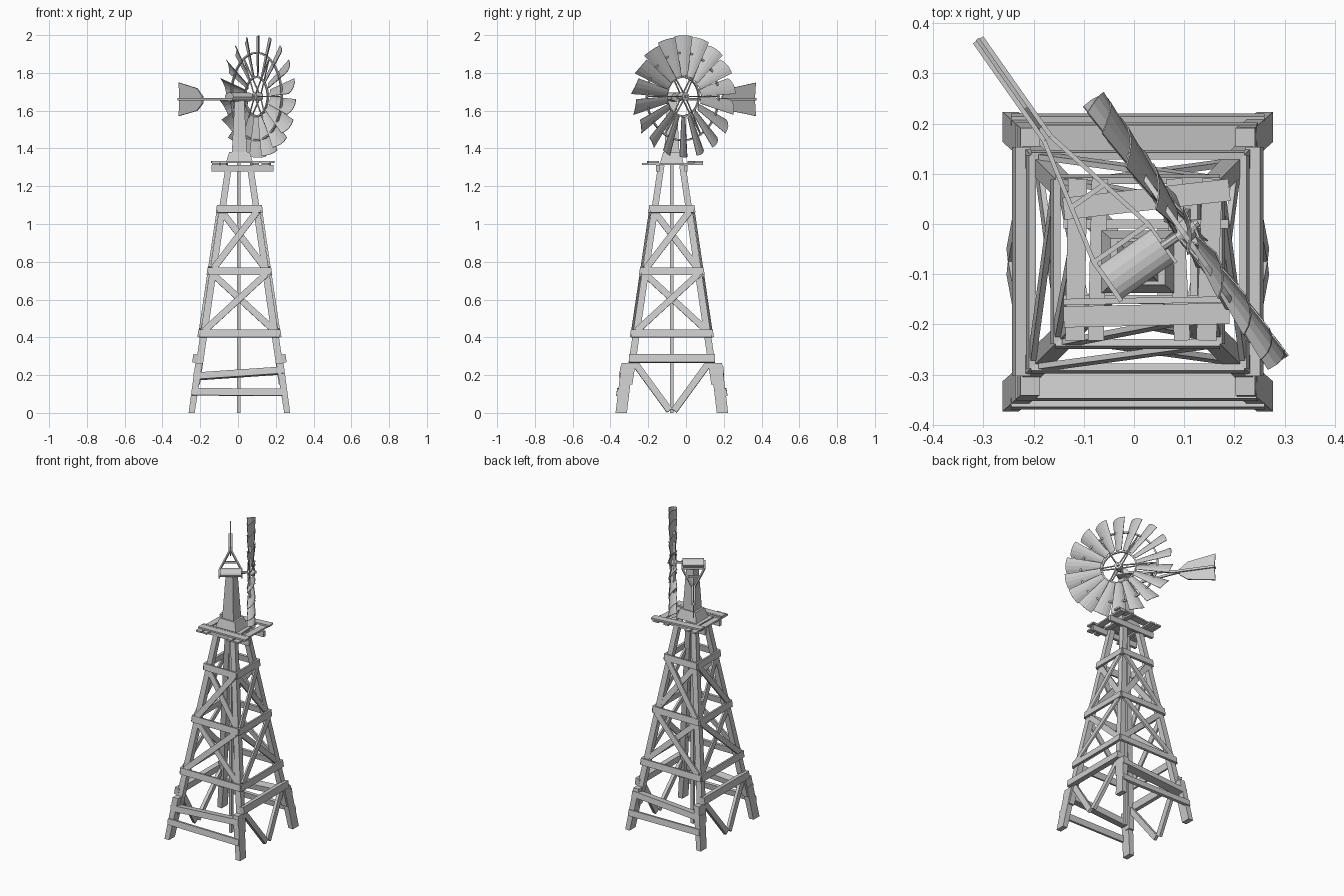
import bpy, math
from mathutils import Vector as V

if "Cube" in bpy.data.objects:
    bpy.data.objects.remove(bpy.data.objects["Cube"])

CX, CY = 0.0075, -0.075          # tower axis
def half(z): return 0.25 - 0.148 * z   # half spread of the legs

def mesh(name, verts, faces):
    me = bpy.data.meshes.new(name)
    me.from_pydata([tuple(v) for v in verts], [], faces)
    me.update()
    ob = bpy.data.objects.new(name, me)
    bpy.context.collection.objects.link(ob)
    return ob

BOX = [(3, 2, 1, 0), (4, 5, 6, 7), (0, 1, 5, 4), (1, 2, 6, 5), (2, 3, 7, 6), (3, 0, 4, 7)]
SQ = [(-.5, -.5), (.5, -.5), (.5, .5), (-.5, .5)]

def prism(name, lo, hi, s0, s1):
    """Tapered or leaning post with level ends."""
    vs = [V(c) + V((a * s[0], b * s[1], 0)) for c, s in ((lo, s0), (hi, s1)) for a, b in SQ]
    return mesh(name, vs, BOX)

def beam(name, a, b, w, t, normal):
    """Board from a to b, thickness t along the normal, width w across."""
    a, b = V(a), V(b)
    d = (b - a).normalized()
    side = V(normal).cross(d).normalized()
    n = d.cross(side)
    return mesh(name, [p + side * i * w + n * j * t for p in (a, b) for i, j in SQ], BOX)

def rod(name, a, b, r, n=8, squash=1.0):
    a, b = V(a), V(b)
    d = (b - a).normalized()
    s = d.cross(V((0, 0, 1)))
    s = s.normalized() if s.length > .01 else V((1, 0, 0))
    u = s.cross(d)
    vs = [p + s * r * math.cos(k * math.tau / n) + u * r * squash * math.sin(k * math.tau / n)
          for p in (a, b) for k in range(n)]
    fs = [(k, (k + 1) % n, n + (k + 1) % n, n + k) for k in range(n)]
    return mesh(name, vs, fs + [tuple(range(n))[::-1], tuple(range(n, 2 * n))])

# Legs and feet
for sx in (-1, 1):
    for sy in (-1, 1):
        h0, h1 = half(.15), half(1.31)
        prism("leg", (CX + sx * h0, CY + sy * h0, .15), (CX + sx * h1, CY + sy * h1, 1.31),
              (.038, .038), (.034, .034))
        prism("foot", (CX + sx * .253, CY + sy * .268, 0), (CX + sx * .214, CY + sy * .236, .265),
              (.032, .06), (.038, .06))

# Horizontal boards and cross braces on all four faces
FACES = {"front": ((1, 0), (0, -1)), "back": ((1, 0), (0, 1)),
         "left": ((0, 1), (-1, 0)), "right": ((0, 1), (1, 0))}
LEVELS = (.42, .75, 1.08)

def pt(face, u, z, off):
    (tx, ty), (nx, ny) = FACES[face]
    return V((CX + tx * u + nx * off, CY + ty * u + ny * off, z))

for f in FACES:
    n = (*FACES[f][1], .148)
    for z in LEVELS:
        h = half(z)
        L = h + .025
        beam(f + "_girt", pt(f, -L, z, h + .025), pt(f, L, z, h + .025), .04, .014, n)
    for z0, z1 in zip(LEVELS, LEVELS[1:]):
        a, b = z0 + .015, z1 - .015
        for s, o in ((1, .024), (-1, .012)):
            beam(f + "_cross_brace", pt(f, -s * half(a), a, half(a) + o),
                 pt(f, s * half(b), b, half(b) + o), .034, .011, n)

# Low rails front and back
for f in ("front", "back"):
    n = FACES[f][1] + (.15,)
    beam(f + "_low_rail", pt(f, -.252, .112, .283), pt(f, .252, .108, .283), .038, .018, n)
    beam(f + "_tilted_rail", pt(f, -.242, .192, .25), pt(f, .238, .225, .25), .036, .05, n)

# Side rails and the V braces under them
for f in ("left", "right"):
    n = FACES[f][1] + (.15,)
    beam(f + "_rail", pt(f, -.228, .288, .232), pt(f, .228, .288, .232), .044, .03, n)
    for s in (-1, 1):
        beam(f + "_v_brace", pt(f, s * .2, .27, .215), pt(f, s * .012, .012, .25), .035, .02, n)

# Pump pole
prism("pump_pole", (CX - .004, CY, 0), (CX - .004, CY, 1.34), (.018, .018), (.018, .018))

# Platform: joists, lower planks, upper planks
UP = (0, 0, 1)
for y in (-.15, 0):
    beam("platform_joist", (-.14, y, 1.295), (.188, y, 1.295), .018, .036, UP)
for x, dx, w in ((-.115, .003, .038), (-.072, .004, .032), (.088, -.008, .032), (.15, .006, .04)):
    beam("lower_plank", (x - dx, -.232, 1.317), (x + dx, .09, 1.317), w, .01, UP)
for y0, y1, w in ((-.185, -.178, .042), (.03, .068, .044), (-.155, -.15, .012)):
    beam("upper_plank", (-.14, y0, 1.328), (.19, y1, 1.328), w, .01, UP)

# Head base and tapered mast
prism("mast_base", (CX, CY, 1.322), (CX, CY, 1.382), (.145, .125), (.108, .092))
prism("mast", (CX, CY, 1.38), (CX, CY, 1.66), (.08, .08), (.05, .05))

# Head axes: N points out of the rotor, T lies in the rotor plane
N, T, Z = V((.818, .575, 0)), V((.575, -.818, 0)), V((0, 0, 1))
HEAD, HUB = V((.005, -.08, 1.672)), V((.103, -.014, 1.675))
rod("gearbox", HEAD - N * .063, HEAD + N * .063, .04, 16, .6)
rod("rotor_shaft", HEAD, HUB + N * .03, .009, 8)
rod("rotor_hub", HUB - N * .022, HUB + N * .022, .022, 12)

def polar(r, a, n=0.0):
    return HUB + (Z * math.cos(a) + T * math.sin(a)) * r + N * n

# Rotor blades: curved, pitched sheets
COUNT, COLS, ROWS = 18, 4, 2
vs, fs = [], []
for i in range(COUNT):
    a = i * math.tau / COUNT
    rad = Z * math.cos(a) + T * math.sin(a)
    tan = T * math.cos(a) - Z * math.sin(a)
    chord = tan * math.cos(-.53) + N * math.sin(-.53)
    bow = N * math.cos(-.53) - tan * math.sin(-.53)
    base = len(vs)
    for r in range(ROWS + 1):
        f = r / ROWS
        for c in range(COLS + 1):
            g = c / COLS * 2 - 1
            w = .022 + .026 * f
            vs.append(HUB + rad * (.108 + .216 * f - .006 * g * g * f) + chord * w * g
                      + bow * .22 * w * (1 - g * g))
    for r in range(ROWS):
        for c in range(COLS):
            k = base + r * (COLS + 1) + c
            fs.append((k, k + 1, k + COLS + 2, k + COLS + 1))
blades = mesh("rotor_blades", vs, fs)
m = blades.modifiers.new("thickness", "SOLIDIFY")
m.thickness, m.offset = .003, 0

# Rotor rings and spokes
for r in (.103, .232):
    K = 36
    rv, rf = [], []
    for k in range(K):
        rv += [polar(r + p * .009, k * math.tau / K, q * .01 - .006) for p, q in SQ]
        j = 4 * ((k + 1) % K)
        rf += [(4 * k + e, 4 * k + (e + 1) % 4, j + (e + 1) % 4, j + e) for e in range(4)]
    mesh("rotor_ring", rv, rf)
for k in range(6):
    a = (k + .5) * math.tau / 6
    for s in (-1, 1):
        rod("rotor_spoke", polar(.012, a, s * .018), polar(.234, a, -.006), .004, 6)

# Tail frame: two rods converging on the vane, with a crossbar
def tail(s, n, z=1.66):
    p = V((0, -.075, 0)) - T * s + N * n
    return V((p.x, p.y, z))

for s in (-1, 1):
    path = [tail(-.05, s * .066), tail(.045, s * .066), tail(.3, s * .008), tail(.54, s * .008)]
    for a, b in zip(path, path[1:]):
        beam("tail_rod", a, b, .009, .014, UP)
beam("tail_crossbar", tail(.16, -.042), tail(.16, .042), .01, .012, UP)
beam("tail_head_bar", tail(.045, -.07), tail(.045, .07), .01, .012, UP)

# Tail vane
prof = [(.325, .016), (.375, .058), (.542, .088), (.535, 0), (.542, -.088), (.375, -.06), (.325, -.022)]
q = len(prof)
mesh("tail_vane", [tail(s, n, 1.66 + z) for n in (-.004, .004) for s, z in prof],
     [tuple(range(q))[::-1], tuple(range(q, 2 * q))]
     + [(k, (k + 1) % q, q + (k + 1) % q, q + k) for k in range(q)])
